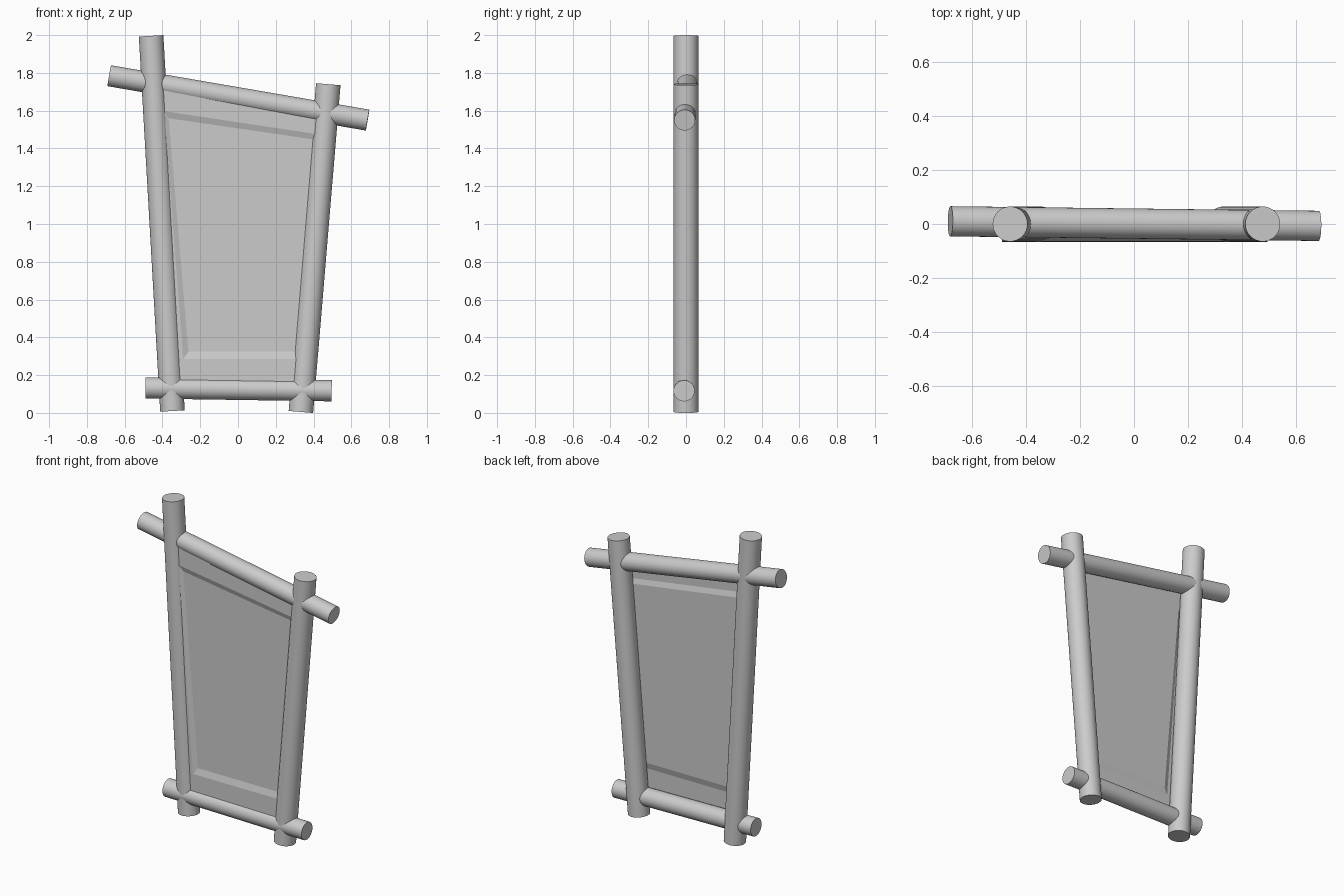
import bpy, bmesh
from mathutils import Vector

if "Cube" in bpy.data.objects:
    bpy.data.objects.remove(bpy.data.objects["Cube"])


def pole(name, a, b, radius):
    """Round pole running from point a to point b."""
    a, b = Vector(a), Vector(b)
    bpy.ops.mesh.primitive_cylinder_add(vertices=32, radius=radius,
                                        depth=(b - a).length, location=(a + b) / 2)
    ob = bpy.context.object
    ob.name = name
    ob.rotation_euler = (b - a).to_track_quat('Z', 'Y').to_euler()
    bpy.ops.object.shade_smooth_by_angle()
    return ob


# Upright posts, leaning outwards
pole("left_post", (-0.347, 0, 0.01), (-0.46, 0, 1.996), 0.065)
pole("right_post", (0.333, 0, 0.005), (0.478, 0, 1.74), 0.065)

# Cross rails, poking out past the posts
pole("top_rail", (-0.682, 0.01, 1.785), (0.686, -0.007, 1.55), 0.056)
pole("bottom_rail", (-0.49, -0.01, 0.132), (0.496, -0.01, 0.117), 0.056)

# Thin stretched panel: border, shallow sloped step, and centre pressed backwards
rings = [
    (-0.042, [(-0.445, 1.74), (0.463, 1.585), (0.342, 0.12), (-0.353, 0.127)]),
    (-0.042, [(-0.39, 1.597), (0.437, 1.473), (0.337, 0.285), (-0.29, 0.285)]),
    (-0.031, [(-0.367, 1.56), (0.417, 1.445), (0.315, 0.325), (-0.262, 0.325)]),
]
bm = bmesh.new()
loops = [[bm.verts.new((x, y, z)) for x, z in pts] for y, pts in rings]
for outer, inner in zip(loops, loops[1:]):
    for i in range(4):
        j = (i + 1) % 4
        bm.faces.new((outer[i], outer[j], inner[j], inner[i]))
bm.faces.new(loops[-1])
bmesh.ops.recalc_face_normals(bm, faces=bm.faces)
if bm.faces[:][-1].normal.y > 0:
    bmesh.ops.reverse_faces(bm, faces=bm.faces)
mesh = bpy.data.meshes.new("panel")
bm.to_mesh(mesh)
bm.free()
panel = bpy.data.objects.new("panel", mesh)
bpy.context.collection.objects.link(panel)
